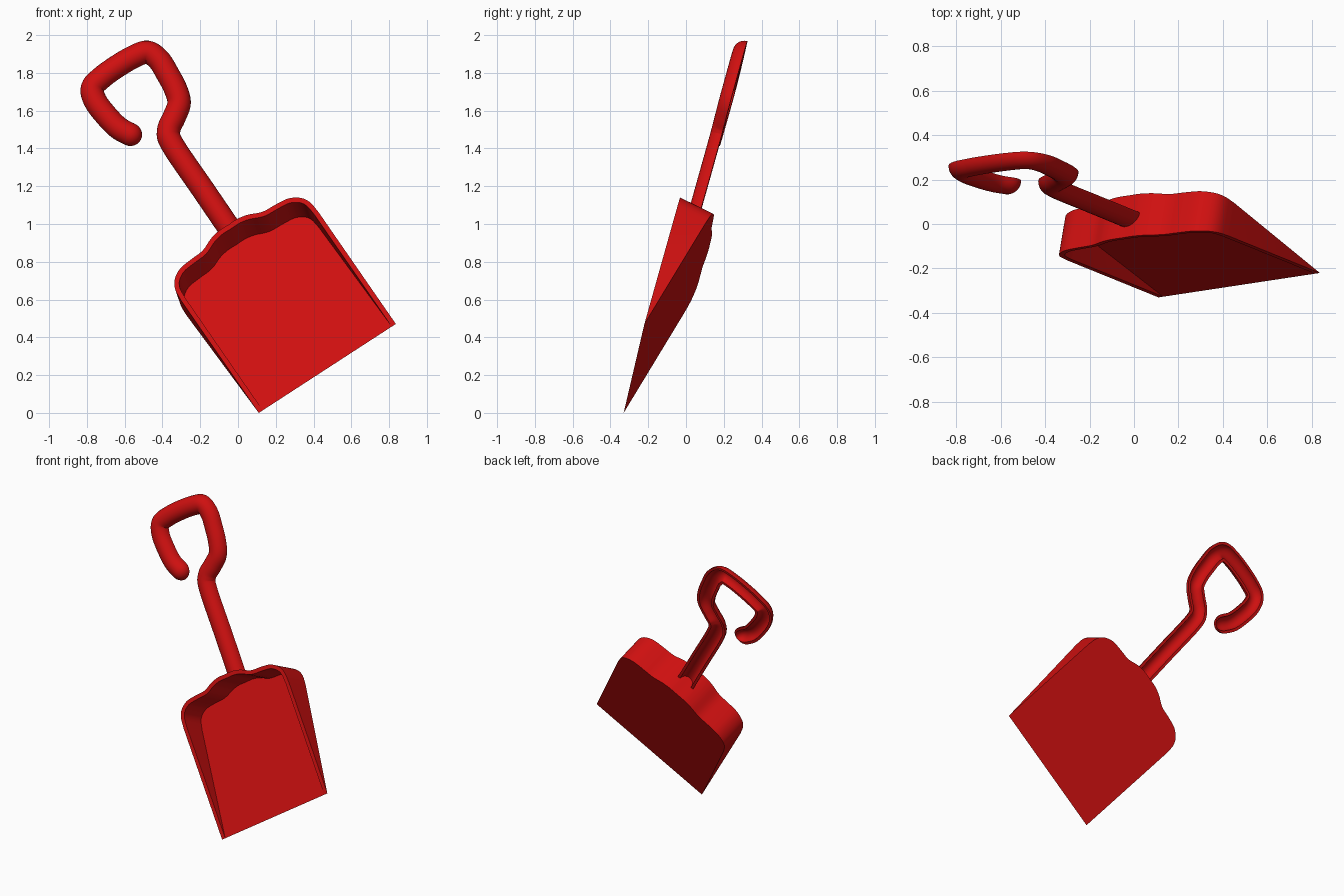
import bpy, bmesh
from math import pi, sin, cos
from mathutils import Vector, Matrix

cube = bpy.data.objects.get("Cube")
if cube:
    bpy.data.objects.remove(cube)

red = bpy.data.materials.new("toy red")
red.use_nodes = True
COLOUR = (0.62, 0.005, 0.005, 1)
red.diffuse_color = COLOUR
red.node_tree.nodes["Principled BSDF"].inputs["Base Color"].default_value = COLOUR

# Tilted frame: across the blade, along the shaft, out of the scoop
across = Vector((0.832, 0.126, 0.540)).normalized()
along = Vector((-0.553, 0.225, 0.802))
along = (along - across * along.dot(across)).normalized()
out = across.cross(along)
FRAME = Matrix((across, along, out)).transposed().to_4x4()
FRAME.translation = Vector((0.11, -0.33, 0.0)) + across * 0.436


def spline(points, steps):
    """Catmull-Rom curve through 2D points."""
    p = [Vector(q) for q in points]
    p = [2 * p[0] - p[1]] + p + [2 * p[-1] - p[-2]]
    path = []
    for a, b, c, d in zip(p, p[1:], p[2:], p[3:]):
        for i in range(steps):
            t = i / steps
            path.append(0.5 * (2 * b + (c - a) * t + (2 * a - 5 * b + 4 * c - d) * t * t
                               + (3 * b - a - 3 * c + d) * t ** 3))
    return path + [p[-2]]


def tangents(path):
    last = len(path) - 1
    return [(path[min(i + 1, last)] - path[max(i - 1, 0)]).normalized()
            for i in range(last + 1)]


def finish(name, bm, angle):
    bmesh.ops.remove_doubles(bm, verts=bm.verts, dist=1e-5)
    bmesh.ops.recalc_face_normals(bm, faces=bm.faces)
    mesh = bpy.data.meshes.new(name)
    bm.to_mesh(mesh)
    bm.free()
    mesh.materials.append(red)
    ob = bpy.data.objects.new(name, mesh)
    ob.matrix_world = FRAME
    bpy.context.collection.objects.link(ob)
    bpy.ops.object.select_all(action='DESELECT')
    ob.select_set(True)
    bpy.context.view_layer.objects.active = ob
    bpy.ops.object.shade_smooth_by_angle(angle=angle)


# Scoop: wavy-backed outline, walls tapering to nothing at the front edge
DEPTH, LENGTH, WALL = 0.205, 0.93, 0.026
half = spline([(0, 0.948), (0.06, 0.948), (0.12, 0.935), (0.19, 0.906), (0.27, 0.9),
               (0.345, 0.89), (0.4, 0.857), (0.428, 0.81), (0.436, 0.74)], 4)
half.append(Vector((0.436, 0)))
outline = [Vector((-p.x, p.y)) for p in reversed(half[1:])] + half
inner = []
for p, t in zip(outline, tangents(outline)):
    inner.append(p + Vector((t.y, -t.x)) * WALL)
for i in (0, -1):
    inner[i] = Vector((outline[i].x * (1 - WALL / 0.436), 0))

bm = bmesh.new()


def loop(points, depth, shrink):
    return [bm.verts.new((p.x, p.y * shrink, -depth * p.y / LENGTH)) for p in points]


rings = [loop(outline, DEPTH, 0.947), loop(outline, 0, 1),
         loop(inner, 0, 1), loop(inner, DEPTH - 0.02, 0.95)]
for lower, upper in zip(rings, rings[1:]):
    for i in range(len(lower) - 1):
        bm.faces.new((lower[i], lower[i + 1], upper[i + 1], upper[i]))
bm.faces.new(rings[0])
bm.faces.new(rings[3])
finish("scoop", bm, 0.6)

# Handle: half-round channel, open at the back, bent into an open grip
R, BACK = 0.062, -0.115
path = spline([(0.01, 0.915), (0.012, 1.2), (0.014, 1.5), (0.04, 1.58), (0.105, 1.625),
               (0.17, 1.675), (0.197, 1.75), (0.208, 1.84), (0.212, 1.93), (0.185, 2.0),
               (0.11, 2.02), (0.01, 2.025), (-0.09, 2.02), (-0.165, 2.0), (-0.192, 1.93),
               (-0.188, 1.83), (-0.172, 1.74), (-0.14, 1.675)], 6)
sections = [(p, t, 1.0) for p, t in zip(path, tangents(path))]
end, heading = sections[-1][:2]
for k in range(1, 7):
    a = k * pi / 12
    sections.append((end + heading * R * sin(a), heading, max(cos(a), 0.02)))

arc = [i * pi / 14 for i in range(15)]
profile = [(R * cos(a), R * sin(a)) for a in arc]
profile += [((R - 0.018) * cos(a), (R - 0.018) * sin(a)) for a in reversed(arc)]
bm = bmesh.new()
previous = None
for p, t, size in sections:
    ring = [bm.verts.new((p.x + t.y * s * size, p.y - t.x * s * size, BACK + h * size))
            for s, h in profile]
    if previous:
        for i in range(len(ring)):
            j = (i + 1) % len(ring)
            bm.faces.new((previous[i], previous[j], ring[j], ring[i]))
    else:
        bm.faces.new(ring)
    previous = ring
bm.faces.new(previous)
finish("handle", bm, 0.7)
